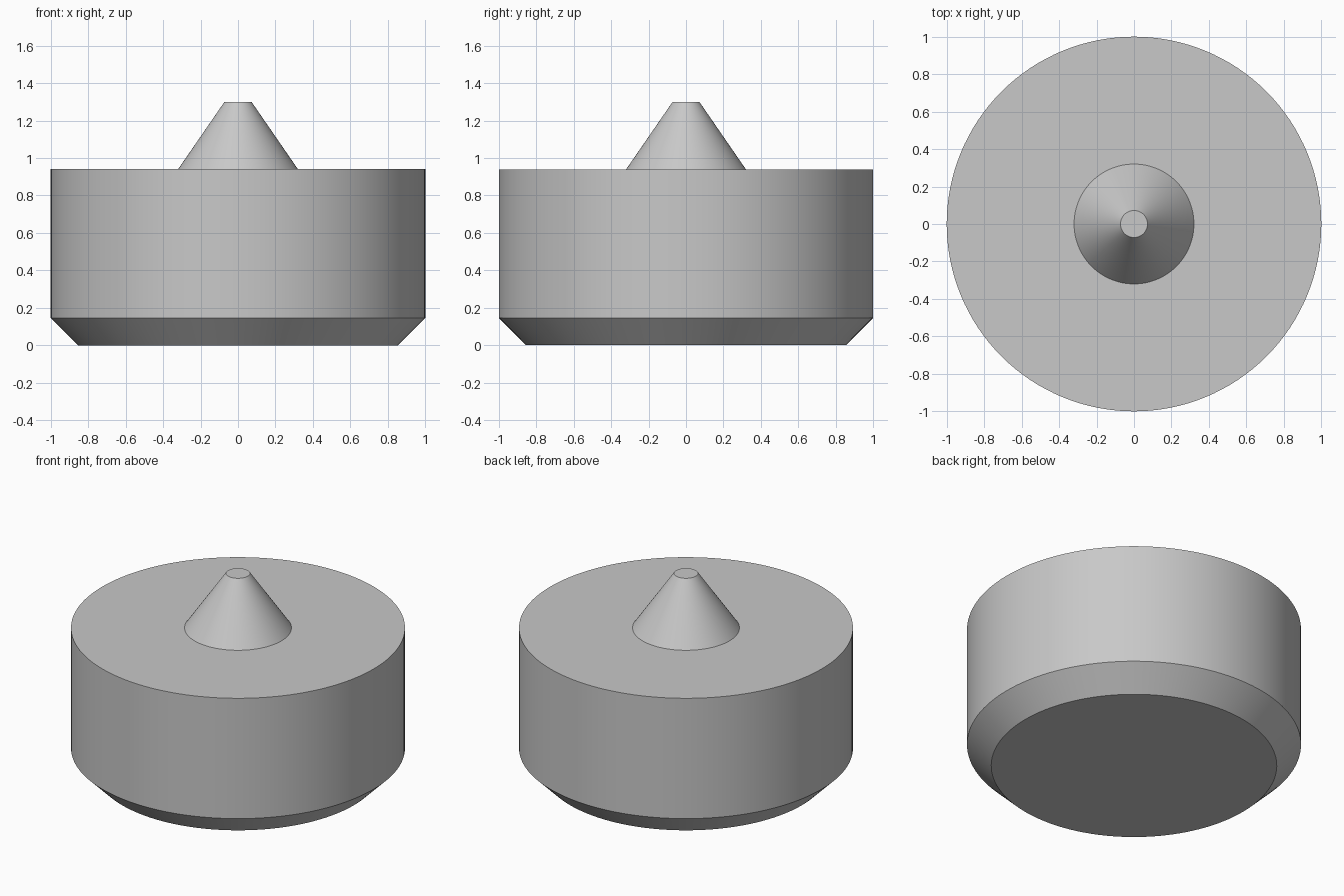
import bpy
import bmesh
import math

cube = bpy.data.objects.get("Cube")
if cube:
    bpy.data.objects.remove(cube, do_unlink=True)

SIDES = 128

# One plain grey for the whole model
grey = bpy.data.materials.new("light_grey")
grey.use_nodes = True
colour = (0.58, 0.58, 0.58, 1)
grey.diffuse_color = colour
grey.node_tree.nodes["Principled BSDF"].inputs["Base Color"].default_value = colour


def turned_part(name, profile):
    """Revolve (radius, height) points around z and cap both ends."""
    bm = bmesh.new()
    rings = []
    for radius, height in profile:
        angles = [math.tau * i / SIDES for i in range(SIDES)]
        rings.append([bm.verts.new((radius * math.cos(a), radius * math.sin(a), height))
                      for a in angles])
    for low, high in zip(rings, rings[1:]):
        for i in range(SIDES):
            j = (i + 1) % SIDES
            bm.faces.new((low[i], low[j], high[j], high[i]))
    bm.faces.new(rings[0][::-1])
    bm.faces.new(rings[-1])
    mesh = bpy.data.meshes.new(name)
    bm.to_mesh(mesh)
    bm.free()
    mesh.materials.append(grey)
    obj = bpy.data.objects.new(name, mesh)
    bpy.context.collection.objects.link(obj)
    bpy.ops.object.select_all(action="DESELECT")
    obj.select_set(True)
    bpy.context.view_layer.objects.active = obj
    bpy.ops.object.shade_smooth_by_angle(angle=math.radians(25))
    return obj


# Chamfered drum, shoulder and truncated cone tip as one closed solid
turned_part("drum_with_cone_tip", [
    (0.855, 0), (1, 0.145), (1, 0.94),
    (0.32, 0.94), (0.072, 1.3),
])
